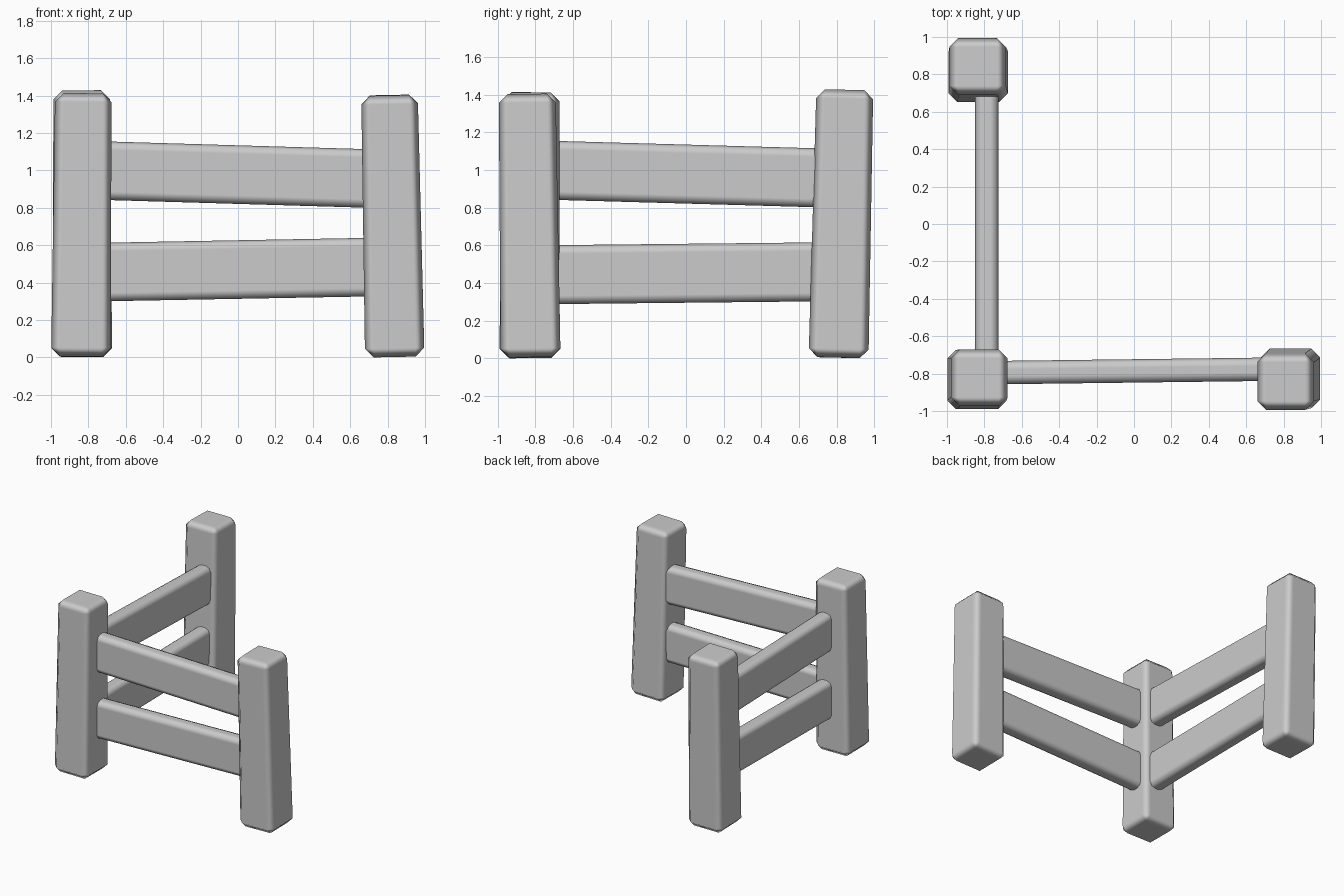
import bpy, bmesh
from mathutils import Vector

if "Cube" in bpy.data.objects:
    bpy.data.objects.remove(bpy.data.objects["Cube"])

mat = bpy.data.materials.new("plain_grey")
mat.use_nodes = True
GREY = (0.6, 0.6, 0.6, 1)
mat.diffuse_color = GREY
mat.node_tree.nodes["Principled BSDF"].inputs["Base Color"].default_value = GREY


def beam(name, start, end, side, size_start, size_end, bevel, segments):
    """Bevelled, tapered beam; sizes are (along side, along the third axis)."""
    start, end = Vector(start), Vector(end)
    axis = (end - start).normalized()
    side = Vector(side)
    u = (side - axis * side.dot(axis)).normalized()
    v = axis.cross(u)
    bm = bmesh.new()
    rings = []
    for centre, (w, d) in ((start, size_start), (end, size_end)):
        rings.append([bm.verts.new(centre + u * w * a / 2 + v * d * b / 2)
                      for a, b in ((-1, -1), (1, -1), (1, 1), (-1, 1))])
    bm.faces.new(rings[0][::-1])
    bm.faces.new(rings[1])
    for i in range(4):
        j = (i + 1) % 4
        bm.faces.new((rings[0][i], rings[0][j], rings[1][j], rings[1][i]))
    bmesh.ops.recalc_face_normals(bm, faces=bm.faces[:])
    mesh = bpy.data.meshes.new(name)
    bm.to_mesh(mesh)
    bm.free()
    mesh.materials.append(mat)
    mesh.shade_smooth()
    obj = bpy.data.objects.new(name, mesh)
    bpy.context.collection.objects.link(obj)
    mod = obj.modifiers.new("rounded_edges", "BEVEL")
    mod.width = bevel
    mod.segments = segments
    mod.limit_method = "NONE"
    mod.harden_normals = True


# Leaning posts, slightly thinner at the top
posts = {
    "corner_post": ((-0.84, -0.832, 0.004), (-0.827, -0.822, 1.412)),
    "left_post": ((0.838, -0.825, 0.004), (0.81, -0.843, 1.402)),
    "back_post": ((-0.832, 0.81, 0.004), (-0.836, 0.843, 1.426)),
}
for name, (bottom, top) in posts.items():
    beam(name, bottom, top, (1, 0, 0), (0.318, 0.318), (0.302, 0.302), 0.047, 1)

# Sloping rails, with ends buried in the posts
heights = {"upper": (1.0, 0.955, 1.0, 0.957), "lower": (0.456, 0.484, 0.444, 0.46)}
RAIL = (0.313, 0.125)
for level, (f0, f1, s0, s1) in heights.items():
    beam("front_rail_" + level, (-0.76, -0.795, f0), (0.76, -0.776, f1),
         (0, 0, 1), RAIL, RAIL, 0.045, 2)
    beam("side_rail_" + level, (-0.787, -0.76, s0), (-0.787, 0.76, s1),
         (0, 0, 1), RAIL, RAIL, 0.045, 2)
